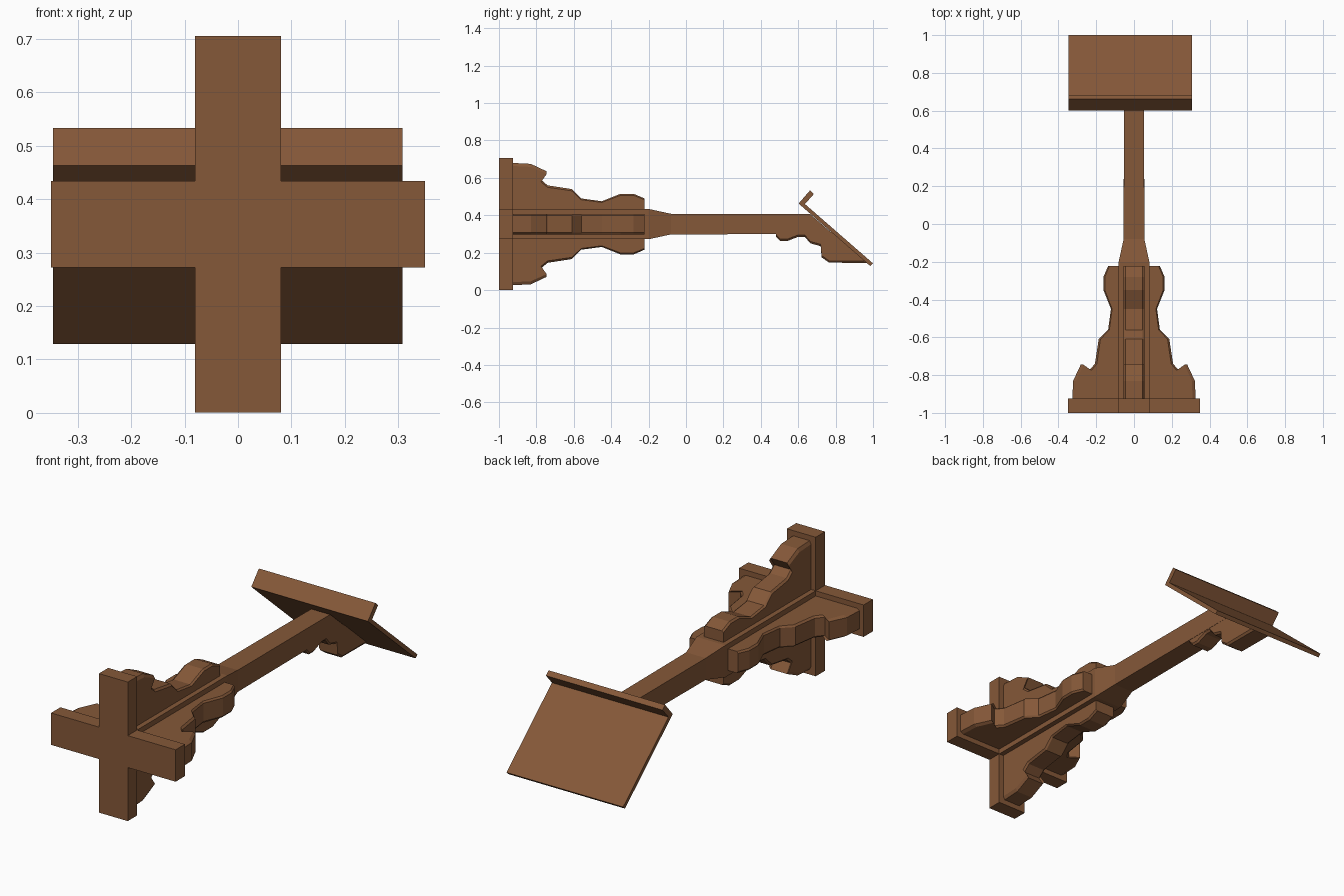
import bpy, bmesh
from math import pi
from mathutils import Matrix, Vector

cube = bpy.data.objects.get("Cube")
if cube:
    bpy.data.objects.remove(cube, do_unlink=True)

wood = bpy.data.materials.new("brown_wood")
wood.use_nodes = True
wood.diffuse_color = (0.235, 0.098, 0.04, 1)
wood.node_tree.nodes["Principled BSDF"].inputs["Base Color"].default_value = wood.diffuse_color

AXIS = 0.353  # height of the post's centre line


def loft(name, rings):
    """Join rings of equal point count and cap both ends."""
    bm = bmesh.new()
    loops = [[bm.verts.new(p) for p in ring] for ring in rings]
    n = len(loops[0])
    for a, b in zip(loops, loops[1:]):
        for i in range(n):
            j = (i + 1) % n
            bm.faces.new((a[i], a[j], b[j], b[i]))
    bm.faces.new(loops[0])
    bm.faces.new(loops[-1])
    bmesh.ops.recalc_face_normals(bm, faces=bm.faces)
    mesh = bpy.data.meshes.new(name)
    bm.to_mesh(mesh)
    bm.free()
    mesh.materials.append(wood)
    obj = bpy.data.objects.new(name, mesh)
    bpy.context.collection.objects.link(obj)
    return obj


def carved(name, outer, inner, half_out, half_in):
    """Prism along x whose wavy edge is chamfered."""
    layers = ((inner, -half_in), (outer, -half_out), (outer, half_out), (inner, half_in))
    return loft(name, [[Vector((x, y, z)) for y, z in pts] for pts, x in layers])


# Cross-shaped foot
a, b = 0.081, 0.35
quarter = [(a, a), (a, b), (-a, b), (-a, a)]
cross = []
for k in range(4):
    turn = Matrix.Rotation(k * pi / 2, 2)
    cross += [turn @ Vector(p) for p in quarter[:3]]
loft("cross_foot", [[(p.x, y, AXIS + p.y * (AXIS / b if abs(p.y) > a * 2 else 1))
                     for p in cross] for y in (-1, -0.925)])

# Post: thick lower part, taper, slim shaft cut off along the desk
corners = [(-1, -1), (1, -1), (1, 1), (-1, 1)]
rings = [[(sx * h, y, AXIS + sz * h) for sx, sz in corners]
         for y, h in ((-0.93, 0.081), (-0.2, 0.081), (-0.08, 0.055))]
rings.append([(sx * 0.053, 0.725 - sz * 0.061, AXIS + sz * 0.053) for sx, sz in corners])
loft("post", rings)

# Four scrolled brackets around the post
scroll = [(-0.93, 0.327), (-0.83, 0.322), (-0.745, 0.282), (-0.775, 0.237),
          (-0.74, 0.207), (-0.61, 0.187), (-0.56, 0.137), (-0.45, 0.122),
          (-0.35, 0.162), (-0.28, 0.162), (-0.222, 0.137)]
outer = scroll + [(-0.222, 0.06), (-0.93, 0.06)]
inner = [(y, r * 0.95) for y, r in scroll] + outer[-2:]
for k, side in enumerate(("top", "right", "bottom", "left")):
    bracket = carved(side + "_bracket", outer, inner, 0.046, 0.055)
    bracket.data.transform(Matrix.Translation((0, 0, AXIS)) @ Matrix.Rotation(-k * pi / 2, 4, "Y"))

# Scrolled bracket below the desk
support = [(0.48, 0.31), (0.48, 0.286), (0.505, 0.262), (0.54, 0.262), (0.6, 0.285),
           (0.635, 0.285), (0.665, 0.25), (0.72, 0.235), (0.725, 0.175),
           (0.765, 0.147), (0.97, 0.145), (0.78, 0.31)]
support_in = [support[0]] + [(y, z + 0.01) for y, z in support[1:-2]] + [(0.955, 0.157), support[-1]]
carved("desk_bracket", support, support_in, 0.044, 0.052)

# Sloping desk with a raised lip
desk = [(0.602, 0.463), (0.985, 0.129), (1.0, 0.143), (0.636, 0.46),
        (0.684, 0.514), (0.663, 0.533)]
loft("desk", [[(x, y, z) for y, z in desk] for x in (-0.347, 0.308)])
